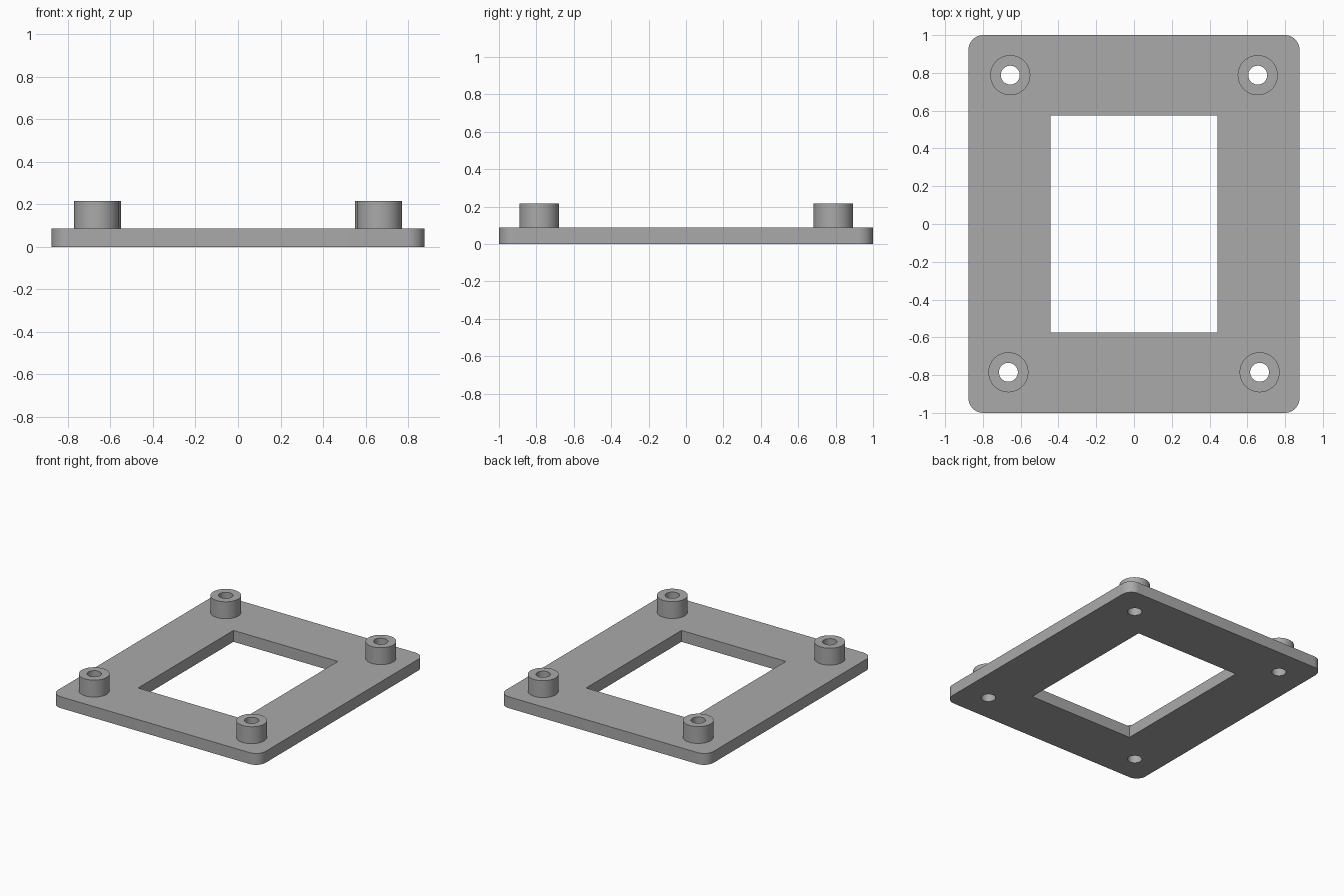
import bpy
import bmesh
from math import radians
from mathutils import Matrix, Vector

cube = bpy.data.objects.get("Cube")
if cube:
    bpy.data.objects.remove(cube, do_unlink=True)

WIDTH, DEPTH, THICK, TOP = 1.754, 2.0, 0.087, 0.216
WINDOW_X, WINDOW_Y = 0.882, 1.15
CORNER, BORE, POST, SIDES = 0.08, 0.05, 0.106, 64
POSTS = {"front": (0.665, -0.785), "back": (0.655, 0.788)}

grey = bpy.data.materials.new("mid grey")
grey.use_nodes = True
colour = (0.4, 0.4, 0.4, 1)
grey.diffuse_color = colour
grey.node_tree.nodes["Principled BSDF"].inputs["Base Color"].default_value = colour


def add_object(name, bm):
    bmesh.ops.recalc_face_normals(bm, faces=bm.faces)
    mesh = bpy.data.meshes.new(name)
    bm.to_mesh(mesh)
    bm.free()
    obj = bpy.data.objects.new(name, mesh)
    bpy.context.collection.objects.link(obj)
    mesh.materials.append(grey)
    return obj


def box(bm, x, y, z0, z1):
    matrix = Matrix.Translation((0, 0, (z0 + z1) / 2)) @ Matrix.Diagonal((x, y, z1 - z0, 1))
    bmesh.ops.create_cube(bm, size=1, matrix=matrix)


def smooth(obj):
    bpy.ops.object.select_all(action="DESELECT")
    obj.select_set(True)
    bpy.context.view_layer.objects.active = obj
    bpy.ops.object.shade_smooth_by_angle(angle=radians(30))


# Base plate with rounded vertical corners
bm = bmesh.new()
box(bm, WIDTH, DEPTH, 0, THICK)
uprights = [e for e in bm.edges if abs(e.verts[0].co.z - e.verts[1].co.z) > THICK / 2]
bmesh.ops.bevel(bm, geom=uprights, offset=CORNER, segments=12, profile=0.5, affect="EDGES")
plate = add_object("base_plate", bm)

# Cutter for the central window and the four screw holes
bm = bmesh.new()
box(bm, WINDOW_X, WINDOW_Y, -0.1, 0.3)
for x, y in POSTS.values():
    for side in (-1, 1):
        bmesh.ops.create_cone(bm, cap_ends=True, segments=SIDES, radius1=BORE, radius2=BORE,
                              depth=0.4, matrix=Matrix.Translation((side * x, y, 0.1)))
cutter = add_object("opening_cutter", bm)
cutter.hide_render = True
cutter.hide_set(True)

cut = plate.modifiers.new("openings", "BOOLEAN")
cut.operation = "DIFFERENCE"
cut.solver = "EXACT"
cut.object = cutter
bpy.context.view_layer.objects.active = plate
bpy.ops.object.modifier_apply(modifier=cut.name)
bpy.data.objects.remove(cutter, do_unlink=True)
smooth(plate)


# Hollow standoff, turned from its wall profile and open where it meets the plate
def standoff(name, x, y):
    bm = bmesh.new()
    profile = [(BORE, THICK), (BORE, TOP), (POST, TOP), (POST, THICK)]
    verts = [bm.verts.new((r, 0, z)) for r, z in profile]
    edges = [bm.edges.new(pair) for pair in zip(verts, verts[1:])]
    bmesh.ops.spin(bm, geom=verts + edges, cent=(0, 0, 0), axis=(0, 0, 1),
                   angle=radians(360), steps=SIDES, use_merge=True)
    bmesh.ops.remove_doubles(bm, verts=bm.verts, dist=0.0001)
    bmesh.ops.recalc_face_normals(bm, faces=bm.faces)
    top = next(f for f in bm.faces if f.calc_center_median().z > TOP - 0.001)
    if top.normal.dot(Vector((0, 0, 1))) < 0:
        bmesh.ops.reverse_faces(bm, faces=bm.faces)
    mesh = bpy.data.meshes.new(name)
    bm.to_mesh(mesh)
    bm.free()
    mesh.materials.append(grey)
    obj = bpy.data.objects.new(name, mesh)
    obj.location = (x, y, 0)
    bpy.context.collection.objects.link(obj)
    smooth(obj)


for end, (x, y) in POSTS.items():
    for hand, side in (("left", 1), ("right", -1)):
        standoff(f"{end}_{hand}_standoff", side * x, y)
